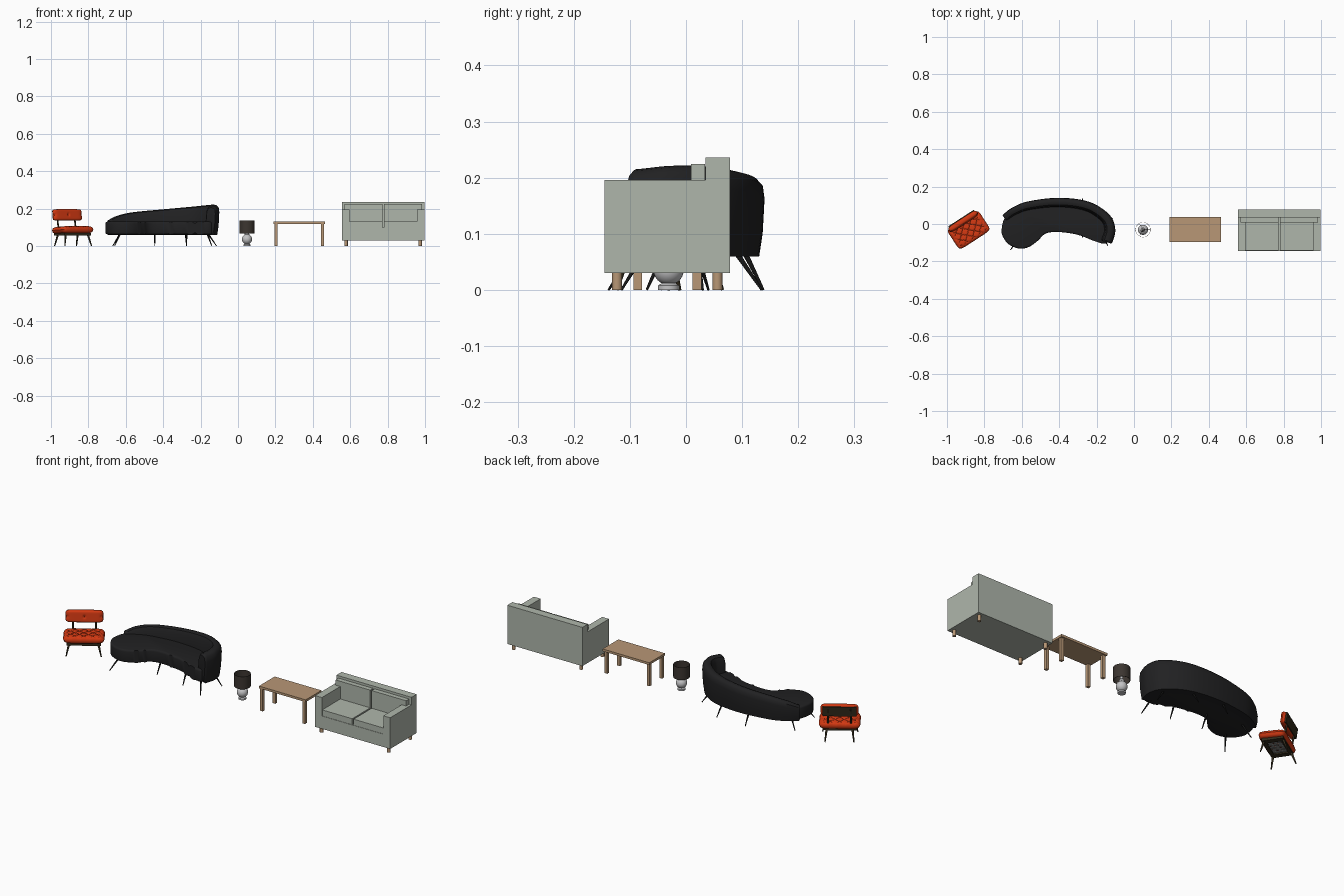
import bpy, bmesh
from math import radians, sin, cos, pi
from mathutils import Vector, Matrix

if "Cube" in bpy.data.objects:
    bpy.data.objects.remove(bpy.data.objects["Cube"], do_unlink=True)


def material(name, r, g, b):
    m = bpy.data.materials.new(name)
    m.use_nodes = True
    m.diffuse_color = (r, g, b, 1)
    m.node_tree.nodes["Principled BSDF"].inputs["Base Color"].default_value = (r, g, b, 1)
    return m


SAGE = material("sage fabric", .43, .47, .41)
WOOD = material("light wood", .48, .31, .18)
BLACK = material("black fabric", .015, .015, .016)
METAL = material("black metal", .008, .008, .008)
RED = material("orange red upholstery", .64, .04, .006)
FRAME = material("dark brown frame", .035, .026, .012)
SHADE = material("lamp shade brown", .045, .036, .03)
SILVER = material("pale grey ceramic", .55, .55, .56)
WEB = material("grey webbing", .2, .2, .19)


def finish(bm, name, mat, matrix=None, smooth=True):
    if matrix is not None:
        bm.transform(matrix)
    bmesh.ops.recalc_face_normals(bm, faces=bm.faces[:])
    mesh = bpy.data.meshes.new(name)
    bm.to_mesh(mesh)
    bm.free()
    mesh.materials.append(mat)
    if smooth:
        mesh.shade_smooth()
        mesh.set_sharp_from_angle(angle=radians(40))
    ob = bpy.data.objects.new(name, mesh)
    bpy.context.collection.objects.link(ob)
    return ob


def box(name, mat, x, y, z, matrix=None):
    """Box from (low, high) pairs on each axis."""
    bm = bmesh.new()
    bmesh.ops.create_cube(bm, size=1)
    for v in bm.verts:
        v.co = Vector([(a + b) / 2 + c * (b - a) for (a, b), c in zip((x, y, z), v.co)])
    return finish(bm, name, mat, matrix, smooth=False)


def rod(name, mat, a, b, r1, r2, matrix=None, sides=12):
    """Tapered rod from a to b."""
    a, b = Vector(a), Vector(b)
    place = Matrix.Translation((a + b) / 2) @ (b - a).to_track_quat('Z', 'Y').to_matrix().to_4x4()
    bm = bmesh.new()
    bmesh.ops.create_cone(bm, cap_ends=True, segments=sides, radius1=r1, radius2=r2,
                          depth=(b - a).length, matrix=place)
    return finish(bm, name, mat, matrix)


def loft(name, mat, rings, closed=False, caps=True):
    """Skin a list of closed rings of points."""
    bm = bmesh.new()
    vs = [[bm.verts.new(p) for p in r] for r in rings]
    n = len(vs[0])
    pairs = list(zip(vs, vs[1:])) + ([(vs[-1], vs[0])] if closed else [])
    for a, b in pairs:
        for i in range(n):
            j = (i + 1) % n
            bm.faces.new((a[i], a[j], b[j], b[i]))
    if caps and not closed:
        bm.faces.new(vs[0])
        bm.faces.new(vs[-1])
    return finish(bm, name, mat)


def lathe(name, mat, profile, centre, closed=False, sides=32):
    rings = [[(centre[0] + r * cos(2 * pi * i / sides), centre[1] + r * sin(2 * pi * i / sides), z)
              for i in range(sides)] for r, z in profile]
    return loft(name, mat, rings, closed)


def spline(points, closed, steps):
    """Catmull-Rom samples through the points."""
    p = [Vector(q) for q in points]
    n = len(p)
    get = (lambda i: p[i % n]) if closed else (lambda i: p[max(0, min(n - 1, i))])
    out = []
    for i in range(n if closed else n - 1):
        a, b, c, d = (get(i + k) for k in (-1, 0, 1, 2))
        for s in range(steps):
            t = s / steps
            out.append(.5 * (2 * b + (c - a) * t + (2 * a - 5 * b + 4 * c - d) * t ** 2
                             + (3 * b - a - 3 * c + d) * t ** 3))
    return out if closed else out + [p[-1]]


def cushion(name, mat, w, d, t, groove, matrix, n=48):
    """Plump rounded pad with stitched grooves pressed into its top."""
    bm = bmesh.new()
    for side in (1, -1):
        grid = []
        for i in range(n + 1):
            row = []
            for j in range(n + 1):
                u, v = 2 * i / n - 1, 2 * j / n - 1
                norm = (u ** 8 + v ** 8) ** .125
                k = max(abs(u), abs(v)) / norm if norm else 1
                edge = max(abs(u), abs(v))
                h = t / 2 * (1 - edge ** 8) ** .5
                if side > 0:
                    h -= groove(u, v) * (1 - edge ** 8)
                row.append(bm.verts.new((u * k * w / 2, v * k * d / 2, side * h)))
            grid.append(row)
        for i in range(n):
            for j in range(n):
                bm.faces.new((grid[i][j], grid[i + 1][j], grid[i + 1][j + 1], grid[i][j + 1]))
    bmesh.ops.remove_doubles(bm, verts=bm.verts[:], dist=.00002)
    return finish(bm, name, mat, matrix)


# --- Two-seat sofa ---
CX, HALF, ARM = .776, .221, .181
box("sofa_base", SAGE, (CX - ARM, CX + ARM), (-.145, .035), (.03, .098))
box("sofa_back", SAGE, (CX - HALF, CX + HALF), (.035, .078), (.03, .236))
for s, side in ((-1, "right"), (1, "left")):
    def span(a, b):
        return tuple(sorted((CX + s * a, CX + s * b)))
    box(f"sofa_arm_{side}", SAGE, span(ARM, HALF), (-.145, .035), (.03, .196))
    box(f"sofa_seat_cushion_{side}", SAGE, span(.004, ARM - .001), (-.143, .034), (.098, .13))
    box(f"sofa_back_cushion_{side}", SAGE, span(.004, ARM - .001), (.009, .034), (.13, .224))
    box(f"sofa_back_cushion_ear_{side}", SAGE, span(ARM - .001, .207), (.009, .034), (.196, .224))
    for y, end in ((-.123, "front"), (.056, "back")):
        rod(f"sofa_leg_{end}_{side}", WOOD, (CX + s * .198, y, 0), (CX + s * .198, y, .03), .009, .009)

# --- Coffee table ---
box("table_top", WOOD, (.19, .465), (-.095, .037), (.118, .13))
for x in (.203, .452):
    for y in (-.086, .02):
        box("table_leg", WOOD, (x - .008, x + .008), (y - .008, y + .008), (0, .118))

# --- Table lamp ---
LAMP = (.048, -.031)
ball = [(.027 * cos(radians(a)), .036 + .027 * sin(radians(a))) for a in range(-63, 64, 9)]
lathe("lamp_foot", SILVER, [(.019, 0), (.019, .008), (.012, .012)], LAMP)
lathe("lamp_body", SILVER, ball + [(.012, .07), (.007, .075), (.007, .1), (.003, .106)], LAMP)
lathe("lamp_shade", SHADE, [(.04, .068), (.04, .135), (.0388, .135), (.0388, .068)], LAMP, closed=True)
for k in range(3):
    a = 2 * pi * k / 3
    rod("lamp_shade_support", METAL, (*LAMP, .1),
        (LAMP[0] + .039 * cos(a), LAMP[1] + .039 * sin(a), .1), .0008, .0008, sides=6)

# --- Curved chaise: seat ---
outline = spline([(-.708, -.03), (-.68, .045), (-.57, .1), (-.4, .12), (-.245, .095), (-.145, .03),
                  (-.122, -.03), (-.13, -.085), (-.16, -.105), (-.215, -.09), (-.3, -.058),
                  (-.4, -.043), (-.47, -.05), (-.515, -.09), (-.56, -.122), (-.61, -.132),
                  (-.665, -.112), (-.697, -.075)], True, 5)
bm = bmesh.new()
face = bm.faces.new([bm.verts.new((p.x, p.y, .062)) for p in outline])
top = bmesh.ops.extrude_face_region(bm, geom=[face])["geom"]
for v in top:
    if isinstance(v, bmesh.types.BMVert):
        v.co.z = .13
rims = [e for e in bm.edges if abs(e.verts[0].co.z - e.verts[1].co.z) < .001]
bmesh.ops.bevel(bm, geom=rims, offset=.01, segments=3, profile=.5, affect='EDGES')
finish(bm, "chaise_seat", BLACK)

# Chaise back: rounded section swept along the outer curve, rising to one end
path = spline([(-.70, .05, .14), (-.655, .085, .162), (-.57, .12, .18), (-.4, .14, .196),
               (-.238, .118, .21), (-.13, .048, .22), (-.1, -.03, .221), (-.115, -.098, .215)], False, 8)
section = [(.2, 0), (.07, .3), (0, .75), (.06, .91), (.25, .98), (.5, 1), (.78, .96),
           (.95, .83), (1.05, .4), (1.05, 0)]
rings, last = [], len(path) - 1
for i, p in enumerate(path):
    tan = path[min(i + 1, last)] - path[max(i - 1, 0)]
    tan.z = 0
    tan.normalize()
    inward = Vector((tan.y, -tan.x, 0))
    thick = .04 + .018 * i / last
    ring = [Vector((p.x, p.y, .06 + f * (p.z - .06))) + inward * d * thick for d, f in section]
    mid = sum(ring, Vector()) / len(ring)
    inset = [q.lerp(mid, .15) for q in ring]
    if i == 0:
        rings.append([q - tan * .006 for q in inset])
    rings.append(ring)
    if i == last:
        rings.append([q + tan * .008 for q in inset])
loft("chaise_back", BLACK, rings)

# Chaise legs: foot and top positions
for foot, head in (((-.66, -.138), (-.63, -.095)), ((-.67, .04), (-.63, .02)),
                   ((-.445, -.045), (-.445, -.01)), ((-.445, .138), (-.445, .105)),
                   ((-.275, .135), (-.28, .09)), ((-.275, -.07), (-.275, -.04)),
                   ((-.14, -.115), (-.165, -.075)), ((-.115, .03), (-.16, .02))):
    rod("chaise_leg", METAL, (*foot, 0), (*head, .066), .002, .005)

# --- Tufted lounge chair, turned toward the group ---
CHAIR = Matrix.Translation((-.885, -.03, 0)) @ Matrix.Rotation(radians(33), 4, 'Z')


def diamonds(u, v):
    a, b = 2.2 * u + 1.5 * v, 2.2 * u - 1.5 * v
    gap = min(abs(a - round(a)), abs(b - round(b)))
    return .005 * max(0, 1 - gap / .14)


def buttons(u, v):
    return .006 * max(0, cos(pi * 2.2 * u)) ** 12 * max(0, cos(pi * v / 2)) ** 12


seat_place = CHAIR @ Matrix.Translation((0, -.002, .085)) @ Matrix.Rotation(radians(-3), 4, 'X')
cushion("chair_seat", RED, .2, .13, .04, diamonds, seat_place)
back_place = CHAIR @ Matrix.Translation((0, .052, .166)) @ Matrix.Rotation(radians(82), 4, 'X')
cushion("chair_backrest", RED, .182, .062, .03, buttons, back_place)
box("chair_back_panel", FRAME, (-.082, .082), (-.026, .026), (-.018, -.009), back_place)

# Chair frame and webbing under the seat
for s in (-1, 1):
    box("chair_side_rail", FRAME, sorted((s * .055, s * .083)), (-.052, .052), (.056, .07), CHAIR)
    box("chair_cross_rail", FRAME, (-.055, .055), sorted((s * .034, s * .052)), (.056, .07), CHAIR)
    rod("chair_front_leg", FRAME, (s * .085, -.056, 0), (s * .07, -.042, .064), .003, .006, CHAIR)
    rod("chair_back_leg", FRAME, (s * .07, .068, 0), (s * .062, .045, .064), .003, .006, CHAIR)
    rod("chair_back_post", FRAME, (s * .055, .046, .06), (s * .055, .07, .18), .005, .004, CHAIR)
for k in range(-2, 3):
    box("chair_webbing_long", WEB, (k * .022 - .007, k * .022 + .007), (-.034, .034), (.06, .063), CHAIR)
for k in (-1, 0, 1):
    box("chair_webbing_cross", WEB, (-.055, .055), (k * .022 - .007, k * .022 + .007), (.063, .066), CHAIR)
